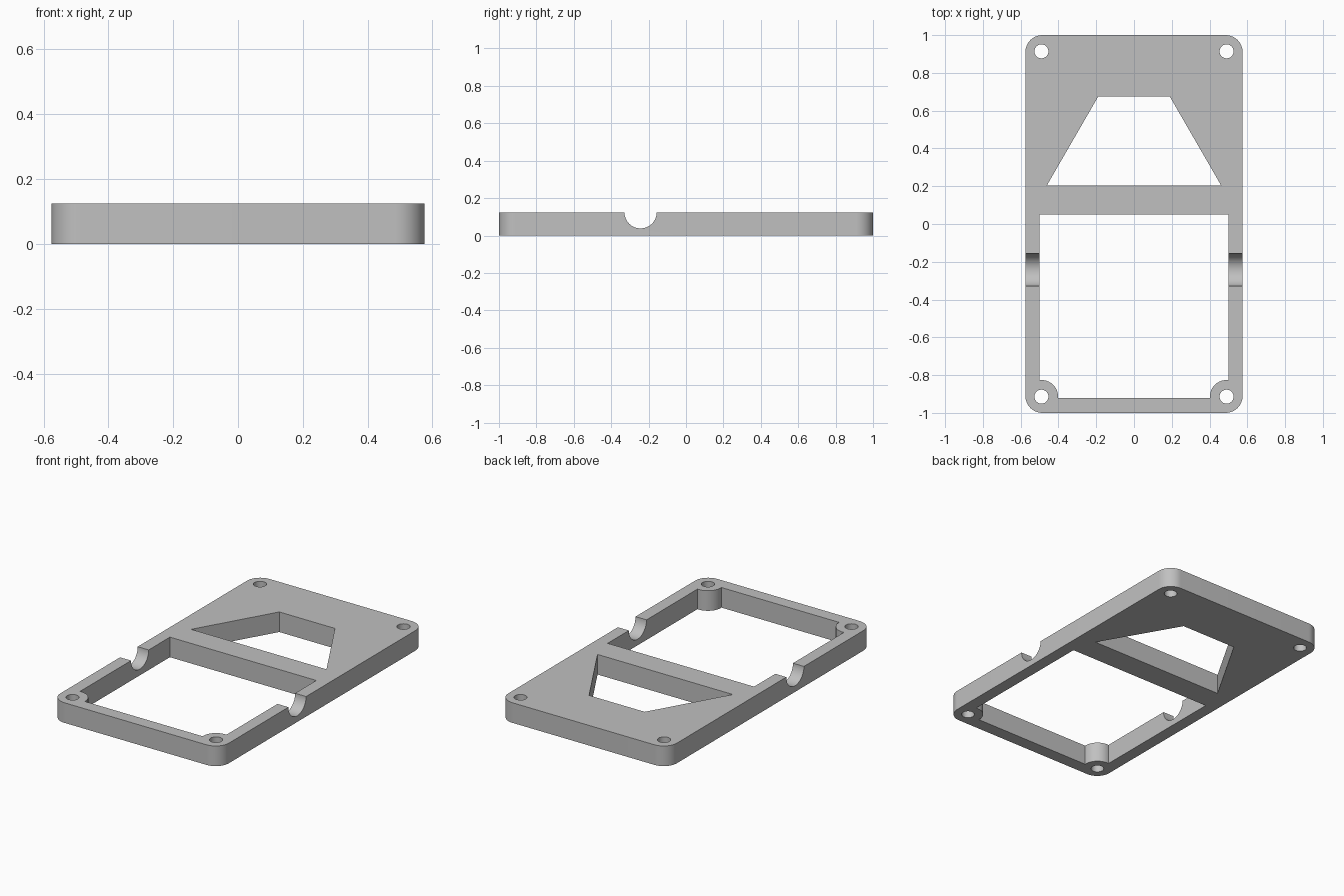
import bpy, bmesh, math
from mathutils import Matrix

if "Cube" in bpy.data.objects:
    bpy.data.objects.remove(bpy.data.objects["Cube"])

HEIGHT = 0.124
HOLE_X, HOLE_Y = 0.49, 0.914

grey = bpy.data.materials.new("plain grey")
grey.diffuse_color = (0.53, 0.53, 0.53, 1)
grey.use_nodes = True
grey.node_tree.nodes["Principled BSDF"].inputs["Base Color"].default_value = grey.diffuse_color


def arc(cx, cy, r, a0, a1, n):
    """Points on an arc, angles in degrees."""
    angles = [math.radians(a0 + (a1 - a0) * i / n) for i in range(n + 1)]
    return [(cx + r * math.cos(a), cy + r * math.sin(a)) for a in angles]


def circle(cx, cy, r, n=48):
    return arc(cx, cy, r, 0, 360, n)[:-1]


def prism(name, points, z0, z1, matrix=None):
    """Extrude a closed outline from z0 to z1."""
    bm = bmesh.new()
    face = bm.faces.new([bm.verts.new((x, y, z0)) for x, y in points])
    new = bmesh.ops.extrude_face_region(bm, geom=[face])["geom"]
    verts = [v for v in new if isinstance(v, bmesh.types.BMVert)]
    bmesh.ops.translate(bm, verts=verts, vec=(0, 0, z1 - z0))
    if matrix:
        bm.transform(matrix)
    bmesh.ops.recalc_face_normals(bm, faces=bm.faces)
    mesh = bpy.data.meshes.new(name)
    bm.to_mesh(mesh)
    bm.free()
    mesh.materials.append(grey)
    obj = bpy.data.objects.new(name, mesh)
    bpy.context.collection.objects.link(obj)
    return obj


# Plate with rounded corners
r, cx, cy = 0.09, 0.575 - 0.09, 1 - 0.09
outline = (arc(cx, cy, r, 0, 90, 16) + arc(-cx, cy, r, 90, 180, 16)
           + arc(-cx, -cy, r, 180, 270, 16) + arc(cx, -cy, r, 270, 360, 16))
plate = prism("frame_plate", outline, 0, HEIGHT)

# Large window, leaving round screw bosses in the front corners
boss_r, wall_x, wall_y = 0.088, 0.5, -0.92
a_start = math.degrees(math.acos((HOLE_X - wall_x) / boss_r))
a_end = math.degrees(math.asin((wall_y + HOLE_Y) / boss_r))
left = [(-wall_x, 0.05)] + arc(-HOLE_X, -HOLE_Y, boss_r, a_start, a_end, 24)
window = left + [(-x, y) for x, y in reversed(left)]
cutters = [prism("window_cutter", window, -0.1, 0.3)]

# Trapezoid opening
trapezoid = [(-0.462, 0.203), (0.462, 0.203), (0.19, 0.674), (-0.19, 0.674)]
cutters.append(prism("trapezoid_cutter", trapezoid, -0.1, 0.3))

# Screw holes
for sx in (-1, 1):
    for sy in (-1, 1):
        cutters.append(prism("hole_cutter", circle(sx * HOLE_X, sy * HOLE_Y, 0.037),
                             -0.1, 0.3))

# Half-round side notches, with a shallow wider recess on the inner wall
along_x = Matrix.Translation((0, -0.243, HEIGHT)) @ Matrix.Rotation(math.pi / 2, 4, 'Y')
cutters.append(prism("notch_cutter", circle(0, 0, 0.086, 64), -0.8, 0.8, along_x))
cutters.append(prism("recess_cutter", circle(0, 0, 0.1, 64), -0.509, 0.509, along_x))

# Cut the plate, then drop the cutters
bpy.context.view_layer.objects.active = plate
plate.select_set(True)
for cutter in cutters:
    mod = plate.modifiers.new("cut", 'BOOLEAN')
    mod.operation = 'DIFFERENCE'
    mod.solver = 'EXACT'
    mod.object = cutter
    bpy.ops.object.modifier_apply(modifier=mod.name)
    bpy.data.objects.remove(cutter, do_unlink=True)

bpy.ops.object.shade_smooth_by_angle(angle=math.radians(30))
